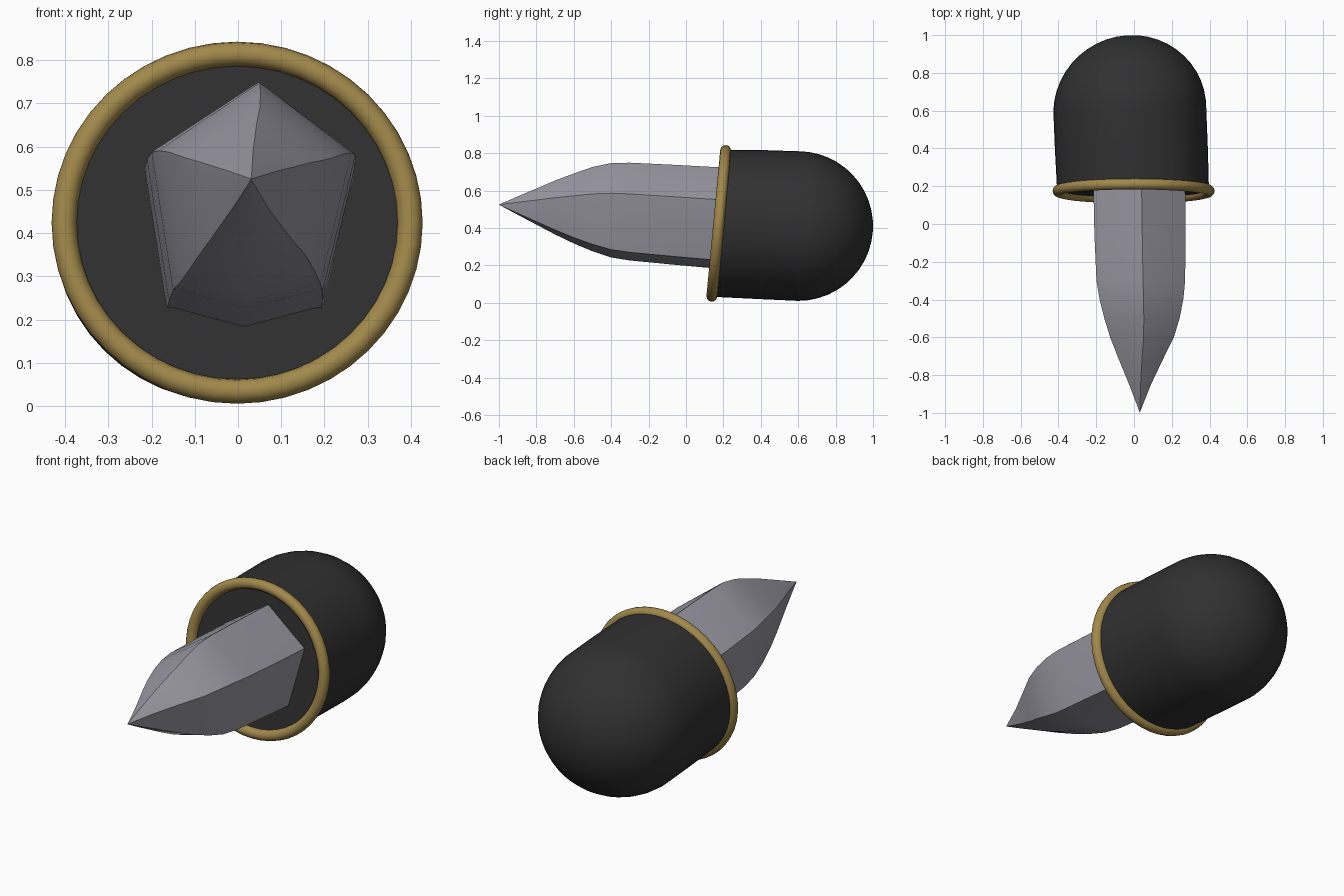
import bpy, bmesh, math

if "Cube" in bpy.data.objects:
    bpy.data.objects.remove(bpy.data.objects["Cube"])


def material(name, rgb):
    m = bpy.data.materials.new(name)
    m.diffuse_color = (*rgb, 1)
    m.use_nodes = True
    m.node_tree.nodes["Principled BSDF"].inputs["Base Color"].default_value = m.diffuse_color
    return m


def loft(name, loops, mat, angle, tip=None):
    """Skin a list of closed loops, capping both ends (or meeting at a tip)."""
    bm = bmesh.new()
    rows = [[bm.verts.new(p) for p in loop] for loop in loops]
    n = len(rows[0])
    for a, b in zip(rows, rows[1:]):
        for i in range(n):
            j = (i + 1) % n
            bm.faces.new((a[i], a[j], b[j], b[i]))
    bm.faces.new(rows[0])
    if tip:
        t = bm.verts.new(tip)
        for i in range(n):
            bm.faces.new((rows[-1][i], rows[-1][(i + 1) % n], t))
    else:
        bm.faces.new(rows[-1])
    bmesh.ops.recalc_face_normals(bm, faces=bm.faces)
    me = bpy.data.meshes.new(name)
    bm.to_mesh(me)
    bm.free()
    me.materials.append(mat)
    ob = bpy.data.objects.new(name, me)
    bpy.context.collection.objects.link(ob)
    bpy.ops.object.select_all(action='DESELECT')
    ob.select_set(True)
    bpy.context.view_layer.objects.active = ob
    bpy.ops.object.shade_smooth_by_angle(angle=math.radians(angle))
    return ob


black = material("black", (0.03, 0.03, 0.03))
gold = material("brass", (0.36, 0.25, 0.07))
grey = material("stone grey", (0.32, 0.31, 0.36))


# Domed body: rings leaning back at the mouth, straightening towards the dome
def ring(y, cx, cz, rx, rz, lean, n=48):
    pts = []
    for i in range(n):
        a = 2 * math.pi * i / n
        dz = rz * math.sin(a)
        pts.append((cx + rx * math.cos(a), y + lean * dz, cz + dz))
    return pts


body = [ring(0.175, -0.005, 0.425, 0.402, 0.393, 0.094),
        ring(0.4, -0.014, 0.418, 0.405, 0.398, 0.04)]
for k in range(12):
    a = math.radians(k * 7.8)
    r = math.cos(a)
    body.append(ring(0.6 + 0.4 * math.sin(a), -0.022 + 0.012 * math.sin(a), 0.41,
                     0.405 * r, 0.4 * r, 0))
loft("body", body, black, 40)

# Brass rim around the mouth
bpy.ops.mesh.primitive_torus_add(major_segments=48, minor_segments=12,
                                 major_radius=0.4, minor_radius=0.029,
                                 location=(-0.002, 0.175, 0.424),
                                 rotation=(math.radians(90 - 5.4), 0, 0))
rim = bpy.context.object
rim.name = "rim"
rim.scale = (1, 0.98, 1)
rim.data.materials.append(gold)
bpy.ops.object.shade_smooth_by_angle(angle=math.radians(60))

# Pentagonal spike: softened corners, lofted from the mouth to the point
corners = [(0.05, 1.0), (-1.0, 0.38), (-0.79, -0.84), (0.68, -0.84), (1.0, 0.36)]
section = []
for i, c in enumerate(corners):
    p, q = corners[i - 1], corners[(i + 1) % 5]
    section.append((c[0] + (p[0] - c[0]) * .05, c[1] + (p[1] - c[1]) * .05))
    section.append((c[0] * 0.995, c[1] * 0.995))
    section.append((c[0] + (q[0] - c[0]) * .05, c[1] + (q[1] - c[1]) * .05))
    if i == 2:
        section.append((-0.06, -1.0))   # slightly bulging underside
# y, left, right, bottom, top
stations = [(0.24, -0.217, 0.272, 0.176, 0.722), (-0.05, -0.211, 0.274, 0.202, 0.738),
            (-0.3, -0.2, 0.272, 0.226, 0.75), (-0.4, -0.183, 0.262, 0.242, 0.748),
            (-0.5, -0.158, 0.242, 0.275, 0.727), (-0.6, -0.127, 0.212, 0.317, 0.692),
            (-0.7, -0.088, 0.162, 0.365, 0.654), (-0.85, -0.026, 0.09, 0.444, 0.59),
            (-0.97, 0.02, 0.042, 0.508, 0.538)]
loops = [[((l + r) / 2 + u * (r - l) / 2, y, (b + t) / 2 + v * (t - b) / 2)
          for u, v in section] for y, l, r, b, t in stations]
loft("spike", loops, grey, 35, tip=(0.03, -1.0, 0.525))
